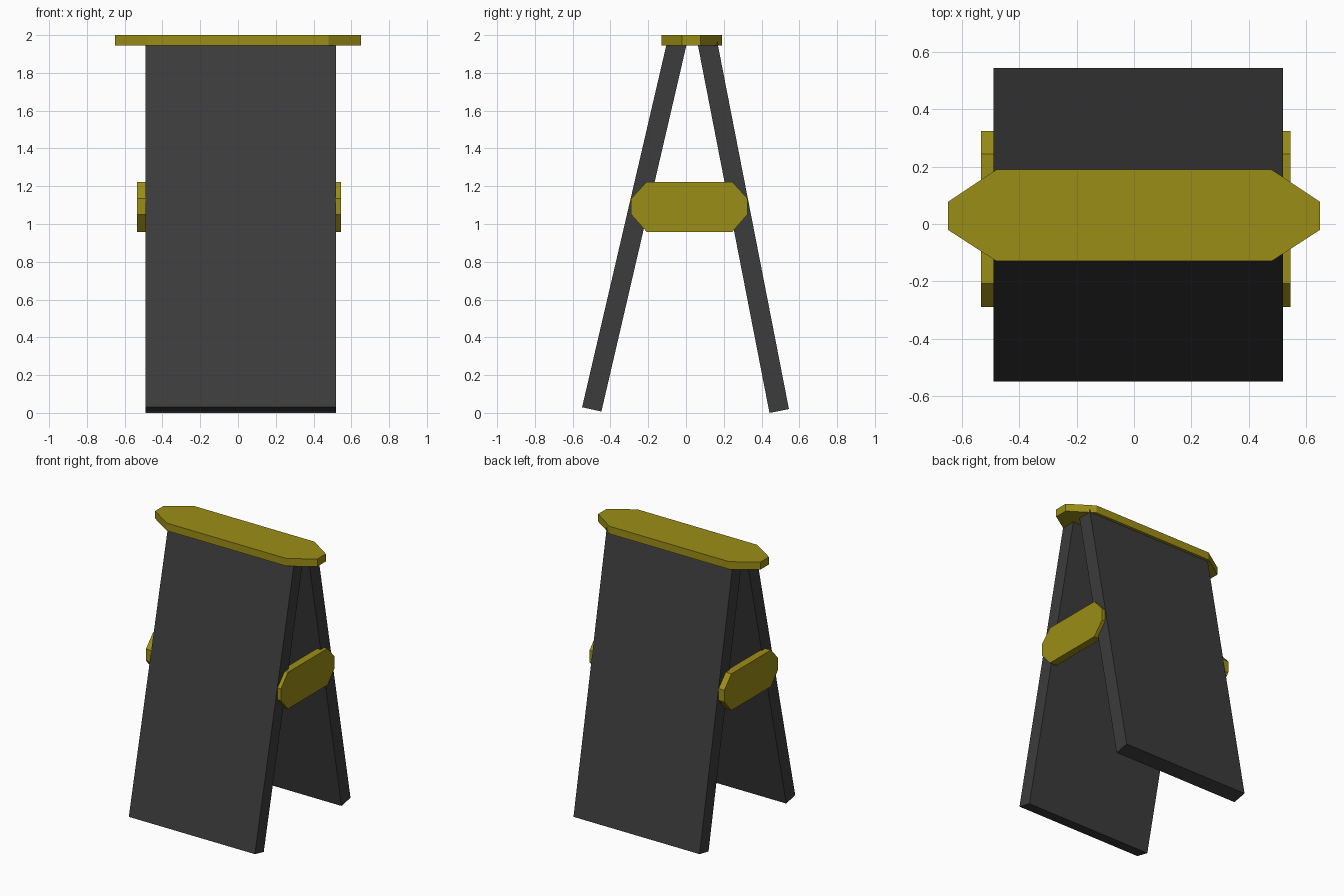
import bpy
import bmesh
from mathutils import Vector

if "Cube" in bpy.data.objects:
    bpy.data.objects.remove(bpy.data.objects["Cube"])


def material(name, rgb):
    m = bpy.data.materials.new(name)
    m.diffuse_color = (*rgb, 1)
    m.use_nodes = True
    m.node_tree.nodes["Principled BSDF"].inputs["Base Color"].default_value = m.diffuse_color
    return m


dark = material("dark_grey", (0.045, 0.045, 0.045))
yellow = material("yellow", (0.33, 0.27, 0.008))


def prism(name, outline, offset, mat):
    """Extrude a flat 3D outline along an offset vector."""
    bm = bmesh.new()
    face = bm.faces.new([bm.verts.new(p) for p in outline])
    ext = bmesh.ops.extrude_face_region(bm, geom=[face])
    verts = [g for g in ext["geom"] if isinstance(g, bmesh.types.BMVert)]
    bmesh.ops.translate(bm, verts=verts, vec=Vector(offset))
    bmesh.ops.recalc_face_normals(bm, faces=bm.faces)
    mesh = bpy.data.meshes.new(name)
    bm.to_mesh(mesh)
    bm.free()
    mesh.materials.append(mat)
    obj = bpy.data.objects.new(name, mesh)
    bpy.context.collection.objects.link(obj)
    return obj


def octagon(u, v, u_flat, v_flat):
    """Chamfered rectangle; each argument is a (low, high) pair."""
    return [(u_flat[0], v[0]), (u_flat[1], v[0]), (u[1], v_flat[0]), (u[1], v_flat[1]),
            (u_flat[1], v[1]), (u_flat[0], v[1]), (u[0], v_flat[1]), (u[0], v_flat[0])]


# Leaning boards, as side profiles extruded across the width
boards = {
    "front_board": [(-0.55, 0.03), (-0.448, 0.007), (0.003, 1.95), (-0.098, 1.973)],
    "back_board": [(0.442, 0.0), (0.545, 0.02), (0.164, 1.972), (0.062, 1.952)],
}
for name, profile in boards.items():
    prism(name, [(-0.49, y, z) for y, z in profile], (1.01, 0, 0), dark)

# Top cap with tapered ends
cap = octagon((-0.65, 0.65), (-0.13, 0.19), (-0.48, 0.48), (-0.02, 0.077))
prism("top_cap", [(x, y, 1.945) for x, y in cap], (0, 0, 0.055), yellow)

# Side braces linking the boards
brace = octagon((-0.29, 0.325), (0.958, 1.223), (-0.208, 0.245), (1.05, 1.135))
for name, x in (("left_brace", -0.535), ("right_brace", 0.49)):
    prism(name, [(x, y, z) for y, z in brace], (0.056, 0, 0), yellow)
